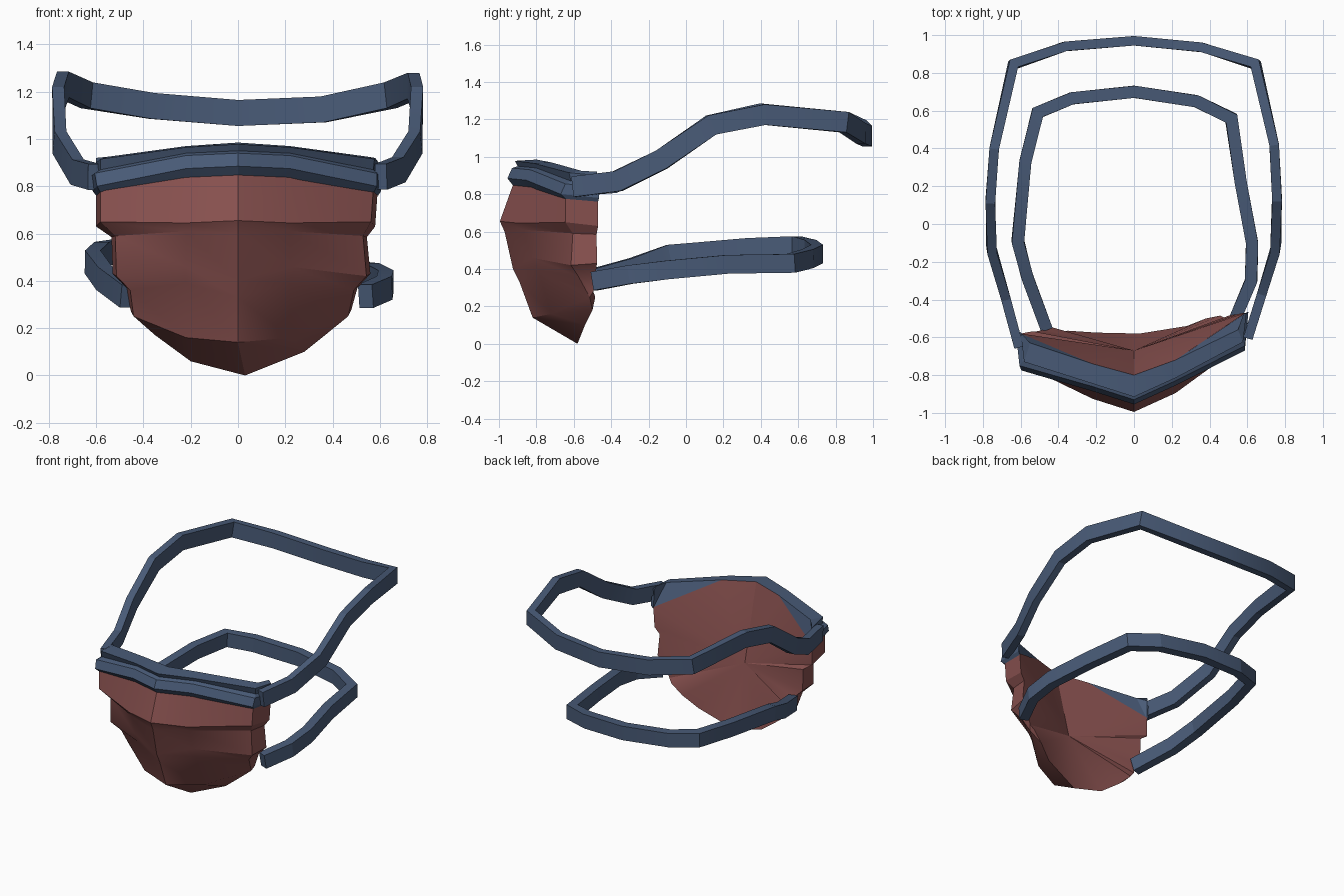
import bpy, bmesh, math
from mathutils import Vector


def material(name, rgb):
    m = bpy.data.materials.new(name)
    m.diffuse_color = (*rgb, 1)
    return m


RED = material("dusty red cloth", (0.25, 0.083, 0.079))
BLUE = material("slate blue elastic", (0.066, 0.104, 0.185))


def make(name, verts, faces, mat, angle):
    bm = bmesh.new()
    vs = [bm.verts.new(v) for v in verts]
    for f in faces:
        bm.faces.new([vs[i] for i in f])
    bmesh.ops.recalc_face_normals(bm, faces=bm.faces)
    me = bpy.data.meshes.new(name)
    bm.to_mesh(me)
    bm.free()
    ob = bpy.data.objects.new(name, me)
    bpy.context.collection.objects.link(ob)
    me.materials.append(mat)
    bpy.ops.object.select_all(action='DESELECT')
    ob.select_set(True)
    bpy.context.view_layer.objects.active = ob
    bpy.ops.object.shade_smooth_by_angle(angle=math.radians(angle))
    return ob


def row(zc, zm, zk, zs, xl, xr, yc, d):
    """Seven points across the face: edge, corner, mid, centre, mid, corner, edge."""
    return [(-xl, -0.58 + d * 0.3, zs), (-xl * 0.97, -0.75 + d, zk), (-0.22, yc + 0.07, zm),
            (0, yc, zc), (0.22, yc + 0.1, zm), (xr * 0.97, -0.645 + d, zk), (xr, -0.47 - d * 0.2, zs)]


def strips(nrows, n=7):
    return [(r * n + c, r * n + c + 1, (r + 1) * n + c + 1, (r + 1) * n + c)
            for r in range(nrows - 1) for c in range(n - 1)]


# Edge of the mask along the top inner side of the band
rim = [(-0.6, -0.58, 0.92), (-0.55, -0.63, 0.925), (-0.22, -0.74, 0.97), (0, -0.8, 0.985),
       (0.22, -0.72, 0.97), (0.55, -0.56, 0.925), (0.58, -0.475, 0.92)]

# Pleated mask body, top to chin
rows = [
    row(0.85, 0.84, 0.79, 0.77, 0.60, 0.59, -0.925, 0.0),
    row(0.655, 0.645, 0.65, 0.63, 0.60, 0.58, -0.995, 0.0),
    row(0.60, 0.61, 0.59, 0.585, 0.535, 0.545, -0.97, 0.04),
    row(0.40, 0.46, 0.42, 0.43, 0.53, 0.56, -0.925, 0.03),
    row(0.33, 0.39, 0.36, 0.37, 0.47, 0.505, -0.89, 0.07),
    row(0.14, 0.16, 0.25, 0.28, 0.455, 0.48, -0.82, 0.13),
    [(-0.45, -0.57, 0.265), (-0.35, -0.565, 0.17), (-0.2, -0.575, 0.06), (0.03, -0.58, 0),
     (0.28, -0.54, 0.1), (0.38, -0.5, 0.18), (0.455, -0.485, 0.25)],
]
verts = [p for r in rows for p in r]
faces = strips(len(rows))
# Back panel fanned from its middle out to the mask outline
n = len(rows)
base = len(verts)
verts += rim[2:5] + [(0, -0.67, 0.45)]
outline = ([base, base + 1, base + 2] + [r * 7 + 6 for r in range(n)]
           + [(n - 1) * 7 + c for c in range(5, -1, -1)] + [r * 7 for r in range(n - 2, -1, -1)])
for i, a in enumerate(outline):
    faces.append((a, outline[(i + 1) % len(outline)], base + 3))
make("mask_body", verts, faces, RED, 30)

# Folded band along the top edge, with corner gussets on the inside
band = [
    row(0.84, 0.83, 0.775, 0.76, 0.60, 0.592, -0.92, 0.0),
    row(0.885, 0.875, 0.80, 0.78, 0.615, 0.605, -0.955, -0.025),
    row(0.94, 0.93, 0.855, 0.84, 0.625, 0.605, -0.93, 0.0),
    row(0.95, 0.94, 0.87, 0.86, 0.60, 0.59, -0.90, 0.03),
    row(0.978, 0.965, 0.915, 0.90, 0.60, 0.595, -0.915, 0.02),
    rim,
]
bf = strips(len(band))
top = (len(band) - 1) * 7
bf += [tuple(r * 7 for r in range(6)), tuple(r * 7 + 6 for r in range(6)),
       (top + 2, top + 1, 0), (top + 1, top, 0),
       (top + 4, top + 5, 6), (top + 5, top + 6, 6)]
make("top_band", [p for r in band for p in r], bf, BLUE, 20)


def strap(name, pts, half_w, half_h):
    """Flat ribbon swept along a path, standing on its edge."""
    pts = [Vector(p) for p in pts]
    verts, faces = [], []
    for i, p in enumerate(pts):
        a = (p - pts[max(i - 1, 0)]).normalized()
        b = (pts[min(i + 1, len(pts) - 1)] - p).normalized()
        t = (a + b).normalized()
        side = t.cross(Vector((0, 0, 1))).normalized()
        up = side.cross(t)
        miter = 1 / max(t.dot(b if b.length else a), 0.7)
        for u, v in ((-1, -1), (1, -1), (1, 1), (-1, 1)):
            verts.append(p + side * u * half_w * miter + up * v * half_h)
        if i:
            k = i * 4
            faces += [(k - 4 + j, k - 4 + (j + 1) % 4, k + (j + 1) % 4, k + j) for j in range(4)]
    faces += [(3, 2, 1, 0), tuple(range(len(verts) - 4, len(verts)))]
    make(name, verts, faces, BLUE, 15)


strap("upper_strap", [
    (-0.61, -0.65, 0.84), (-0.68, -0.39, 0.86), (-0.755, -0.13, 0.985), (-0.76, 0.13, 1.17),
    (-0.74, 0.4, 1.23), (-0.64, 0.845, 1.185), (-0.365, 0.94, 1.14), (0, 0.97, 1.11),
    (0.36, 0.935, 1.125), (0.645, 0.845, 1.185), (0.742, 0.42, 1.225), (0.757, 0.14, 1.17),
    (0.75, -0.13, 0.985), (0.68, -0.36, 0.87), (0.605, -0.6, 0.84)], 0.025, 0.055)

strap("lower_strap", [
    (-0.465, -0.55, 0.335), (-0.565, -0.28, 0.41), (-0.615, -0.09, 0.48), (-0.575, 0.33, 0.515),
    (-0.51, 0.59, 0.525), (-0.33, 0.665, 0.505), (0, 0.70, 0.48), (0.33, 0.65, 0.455),
    (0.515, 0.56, 0.43), (0.565, 0.22, 0.425), (0.625, -0.1, 0.395), (0.62, -0.3, 0.37),
    (0.54, -0.49, 0.335)], 0.032, 0.05)
